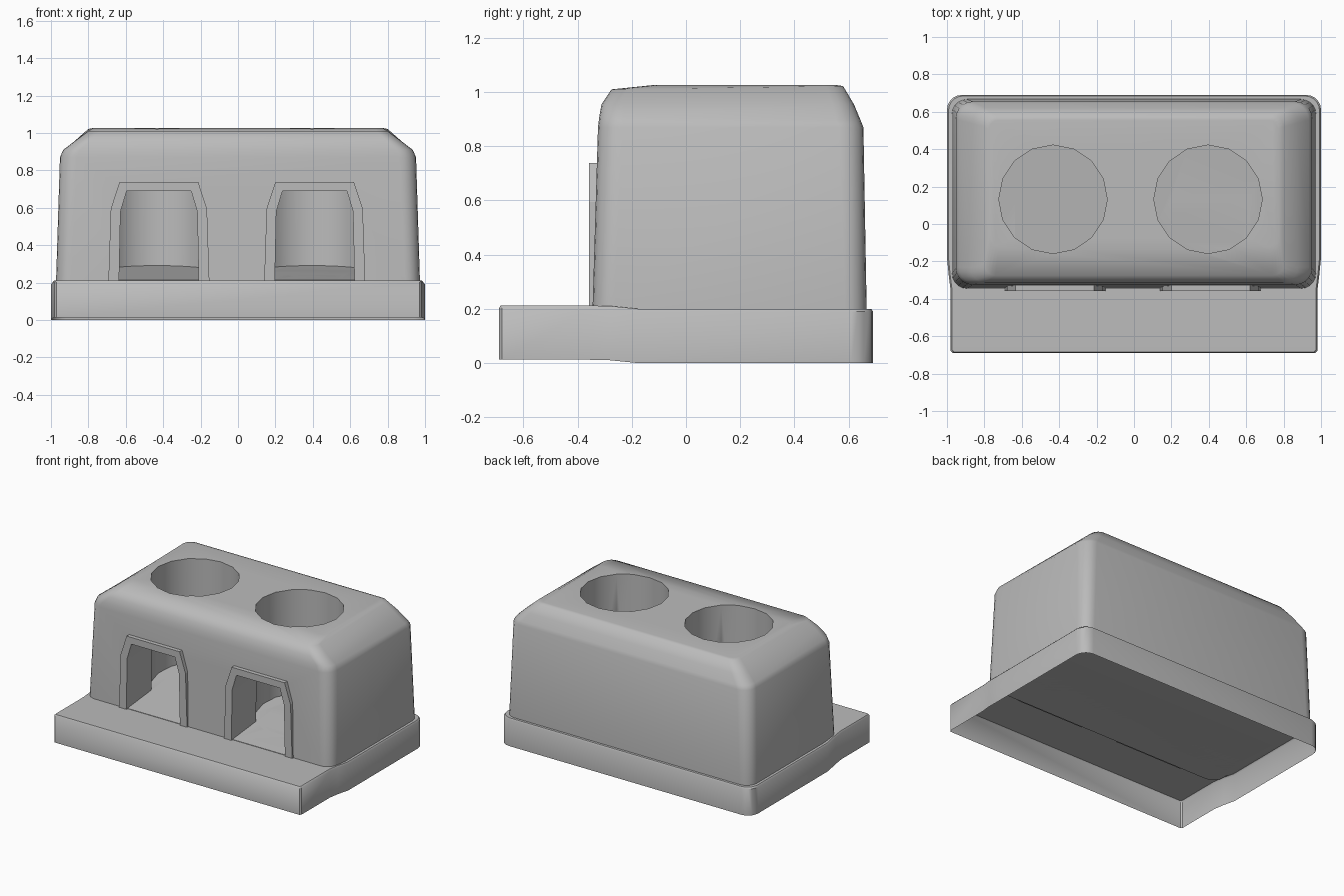
import bpy, bmesh
from math import sin, cos, pi, radians

if "Cube" in bpy.data.objects:
    bpy.data.objects.remove(bpy.data.objects["Cube"], do_unlink=True)

grey = bpy.data.materials.new("plain_grey")
grey.use_nodes = True
grey.diffuse_color = (0.5, 0.5, 0.5, 1)
shader = next(n for n in grey.node_tree.nodes if n.type == 'BSDF_PRINCIPLED')
shader.inputs["Base Color"].default_value = (0.5, 0.5, 0.5, 1)
shader.inputs["Roughness"].default_value = 0.6


def loft(name, rings, caps=True, closed=False):
    """Skin equal-length rings of points into one object."""
    bm = bmesh.new()
    rows = [[bm.verts.new(p) for p in ring] for ring in rings]
    pairs = list(zip(rows, rows[1:]))
    if closed:
        pairs.append((rows[-1], rows[0]))
    for a, b in pairs:
        for i in range(len(a)):
            j = (i + 1) % len(a)
            bm.faces.new((a[i], a[j], b[j], b[i]))
    if caps:
        bm.faces.new(rows[0][::-1])
        bm.faces.new(rows[-1])
    bmesh.ops.recalc_face_normals(bm, faces=bm.faces)
    me = bpy.data.meshes.new(name)
    bm.to_mesh(me)
    bm.free()
    me.materials.append(grey)
    ob = bpy.data.objects.new(name, me)
    bpy.context.collection.objects.link(ob)
    return ob


def smooth(ob, angle):
    bpy.ops.object.select_all(action='DESELECT')
    ob.select_set(True)
    bpy.context.view_layer.objects.active = ob
    bpy.ops.object.shade_smooth_by_angle(angle=radians(angle))


def rounded_ring(hx, y0, y1, r, z0, z1, steps=5):
    """Rounded rectangle whose height runs from z0 in front to z1 behind."""
    pts = []
    corners = ((hx - r, y1 - r), (r - hx, y1 - r), (r - hx, y0 + r), (hx - r, y0 + r))
    for k, (cx, cy) in enumerate(corners):
        for s in range(steps + 1):
            a = (k + s / steps) * pi / 2
            y = cy + r * sin(a)
            pts.append((cx + r * cos(a), y, z0 + (z1 - z0) * (y - y0) / (y1 - y0)))
    return pts


def floor_z(y):
    return 0.215 + 0.1 * (y + 0.34)


def arch(cx, widths, heights, y):
    """Arch outline: foot, shoulder and crown, mirrored about cx."""
    half = list(zip(widths, heights))
    return ([(cx - w, y, z) for w, z in half]
            + [(cx + w, y, z) for w, z in reversed(half)])


# Tray: open underneath, with a slightly raised and narrower front
half = [(0.97, -0.69), (0.98, -0.68), (0.98, -0.36), (0.99, -0.28), (1.0, -0.18)]
half += [(0.92 + 0.08 * cos(a), 0.61 + 0.08 * sin(a))
         for a in [i * pi / 10 for i in range(6)]]


def lift(y):
    return 0.012 * min(1, max(0, (-0.18 - y) / 0.12))


bm = bmesh.new()
rows = []
for scale, z in ((1, 0), (1, 0.19), (0.992, 0.2)):
    rows.append([[bm.verts.new((s * x * scale, y * scale, z + lift(y))) for x, y in half]
                 for s in (-1, 1)])
for low, high in zip(rows, rows[1:]):
    for side in (0, 1):
        for i in range(len(half) - 1):
            bm.faces.new((low[side][i], low[side][i + 1], high[side][i + 1], high[side][i]))
    for end in (0, -1):
        bm.faces.new((low[0][end], low[1][end], high[1][end], high[0][end]))
left, right = rows[-1]
for i in range(len(half) - 1):
    bm.faces.new((left[i], right[i], right[i + 1], left[i + 1]))
bmesh.ops.recalc_face_normals(bm, faces=bm.faces)
me = bpy.data.meshes.new("base_tray")
bm.to_mesh(me)
bm.free()
me.materials.append(grey)
tray = bpy.data.objects.new("base_tray", me)
bpy.context.collection.objects.link(tray)
smooth(tray, 40)

# Housing: tapered box with soft corners and sloping shoulders
levels = [
    (0.973, -0.345, 0.667, 0.08, 0.2, 0.2),
    (0.952, -0.325, 0.655, 0.09, 0.87, 0.87),
    (0.935, -0.32, 0.645, 0.09, 0.91, 0.895),
    (0.875, -0.312, 0.62, 0.08, 0.955, 0.955),
    (0.8, -0.275, 0.58, 0.06, 1.01, 1.022),
    (0.775, -0.12, 0.555, 0.05, 1.026, 1.026),
]
housing = loft("housing", [rounded_ring(*lv) for lv in levels])

# Wells from above and arched mouths in front, sharing a sloping floor
cutters = []
for cx, mouth in ((-0.433, -0.423), (0.396, 0.41)):
    circle = [(cx + 0.29 * cos(i * pi / 8), 0.132 + 0.29 * sin(i * pi / 8)) for i in range(16)]
    cutters.append(loft("well_cutter", [[(x, y, floor_z(y)) for x, y in circle],
                                        [(x, y, 1.2) for x, y in circle]]))
    cutters.append(loft("mouth_cutter", [
        arch(mouth, (0.213, 0.205, 0.172), (floor_z(y), 0.58, 0.69), y)
        for y in (-0.45, 0.13)]))
bpy.context.view_layer.objects.active = housing
for cutter in cutters:
    cutter.hide_render = True
    mod = housing.modifiers.new("cut", 'BOOLEAN')
    mod.operation = 'DIFFERENCE'
    mod.solver = 'EXACT'
    mod.object = cutter
    bpy.ops.object.modifier_apply(modifier=mod.name)
for cutter in cutters:
    bpy.data.objects.remove(cutter, do_unlink=True)
smooth(housing, 48)

# Raised trim around each mouth
for name, cx in (("right_mouth_trim", -0.423), ("left_mouth_trim", 0.41)):
    outer = ((0.27, 0.257, 0.21), (0.205, 0.595, 0.738))
    inner = ((0.213, 0.205, 0.172), (0.205, 0.58, 0.69))
    loft(name, [arch(cx, *outer, -0.358), arch(cx, *outer, -0.32),
                arch(cx, *inner, -0.32), arch(cx, *inner, -0.358)],
         caps=False, closed=True)
